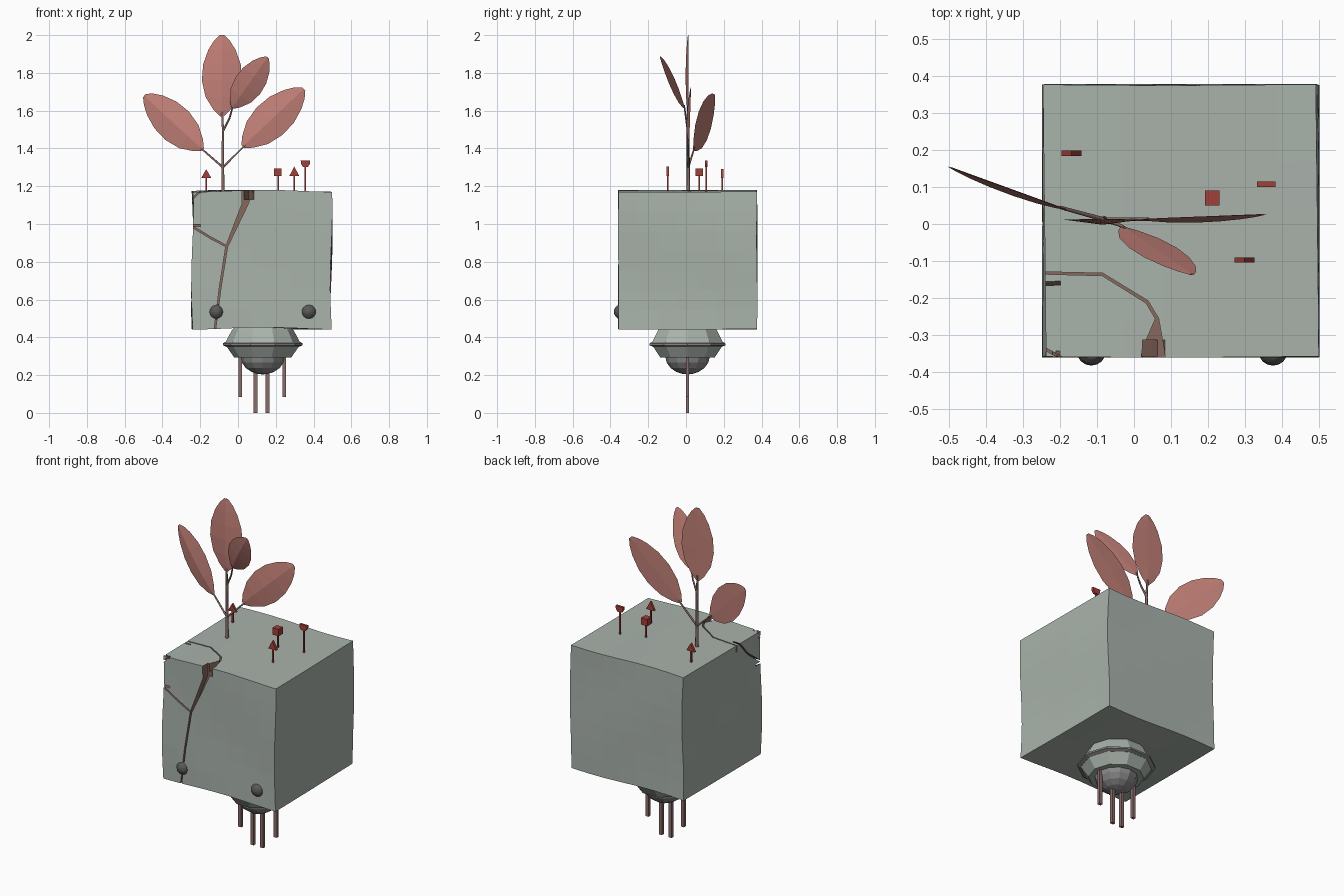
import bpy, bmesh, math
from mathutils import Vector as V

if "Cube" in bpy.data.objects:
    bpy.data.objects.remove(bpy.data.objects["Cube"])


def mat(name, r, g, b):
    m = bpy.data.materials.new(name)
    m.diffuse_color = (r, g, b, 1)
    m.use_nodes = True
    m.node_tree.nodes["Principled BSDF"].inputs["Base Color"].default_value = m.diffuse_color
    return m


STONE = mat("stone", 0.40, 0.45, 0.41)
CRACK = mat("crack_inner", 0.24, 0.14, 0.11)
METAL = mat("mid_grey", 0.25, 0.25, 0.25)
DARK = mat("dark_grey", 0.10, 0.10, 0.10)
LEAF = mat("leaf_rose", 0.55, 0.22, 0.19)
STEM = mat("stem_brown", 0.25, 0.15, 0.14)
RED = mat("bud_red", 0.36, 0.05, 0.04)


def finish(bm, name, *mats):
    bmesh.ops.recalc_face_normals(bm, faces=bm.faces)
    me = bpy.data.meshes.new(name)
    bm.to_mesh(me)
    bm.free()
    ob = bpy.data.objects.new(name, me)
    bpy.context.collection.objects.link(ob)
    for m in mats:
        me.materials.append(m)
    return ob


def box(name, lo, hi, m):
    bm = bmesh.new()
    bmesh.ops.create_cube(bm, size=1)
    lo, hi = V(lo), V(hi)
    for v in bm.verts:
        v.co = V((lo[i] + (v.co[i] + 0.5) * (hi[i] - lo[i]) for i in range(3)))
    return finish(bm, name, m)


def loft(rings, bm):
    # closed tube through equally sized rings of points
    vs = [[bm.verts.new(p) for p in r] for r in rings]
    n = len(vs[0])
    for a, b in zip(vs, vs[1:]):
        for i in range(n):
            bm.faces.new((a[i], a[(i + 1) % n], b[(i + 1) % n], b[i]))
    bm.faces.new(vs[0])
    bm.faces.new(vs[-1])


def lathe(name, profile, sides, m, cx=0.131, cy=0.008):
    bm = bmesh.new()
    loft([[(cx + r * math.cos(k * math.tau / sides), cy + r * math.sin(k * math.tau / sides), z)
           for k in range(sides)] for r, z in profile], bm)
    return finish(bm, name, m)


# weathered cube body
bm = bmesh.new()
bmesh.ops.create_cube(bm, size=1)
bmesh.ops.subdivide_edges(bm, edges=bm.edges[:], cuts=6, use_grid_fill=True)
for v in bm.verts:
    x, y, z = 0.126 + v.co.x * 0.736, 0.009 + v.co.y * 0.734, 0.811 + v.co.z * 0.728
    v.co = (x + 0.006 * math.sin(8 * (z - 0.8) + 2 * y),
            y + 0.002 * math.sin(9 * z + 5 * x),
            z + 0.006 * math.cos(8 * (x - 0.05) + 2 * y))
body = finish(bm, "cube_body", STONE, CRACK)


# cracks: tapered ribbons cut into the front, top and left faces
def crack(points, normal, depth=0.045):
    n = V(normal)
    pts = [V(p[:3]) for p in points]
    rings = []
    for i, p in enumerate(pts):
        t = (pts[min(i + 1, len(pts) - 1)] - pts[max(i - 1, 0)]).normalized()
        s = n.cross(t).normalized() * points[i][3] / 2
        rings.append([p + s + n * 0.03, p - s + n * 0.03, p - s - n * depth, p + s - n * depth])
    cb = bmesh.new()
    loft(rings, cb)
    cut = finish(cb, "crack_cutter", STONE, CRACK)
    cut.hide_render = True
    for f in cut.data.polygons:
        f.material_index = 1
    mod = body.modifiers.new("crack", 'BOOLEAN')
    mod.operation, mod.solver, mod.object = 'DIFFERENCE', 'EXACT', cut
    bpy.context.view_layer.objects.active = body
    bpy.ops.object.modifier_apply(modifier=mod.name)
    bpy.data.objects.remove(cut)


F, X, T = -0.358, -0.243, 1.176
FRONT, TOP, LEFT = (0, -1, 0), (0, 0, 1), (-1, 0, 0)
crack([(0.06, F, 1.22, 0.075), (0.035, F, 1.10, 0.03), (-0.06, F, 0.88, 0.010),
       (-0.095, F, 0.66, 0.009), (-0.125, F, 0.42, 0.008)], FRONT)
crack([(-0.06, F, 0.882, 0.008), (-0.15, F, 0.93, 0.009), (-0.28, F, 1.01, 0.009)], FRONT)
crack([(0.052, -0.40, T, 0.072), (0.052, -0.34, T, 0.06), (0.062, -0.255, T, 0.009),
       (0.035, -0.21, T, 0.008), (-0.085, -0.136, T, 0.007), (-0.29, -0.131, T, 0.006)], TOP)
crack([(X, -0.125, 1.21, 0.008), (X, -0.24, 1.08, 0.008), (X, -0.40, 0.96, 0.008)], LEFT)
crack([(-0.27, F, 1.105, 0.008), (-0.18, F, 1.195, 0.008)], FRONT, 0.015)
crack([(-0.27, -0.321, T, 0.007), (-0.17, -0.375, T, 0.007)], TOP, 0.015)

# round studs on the front
for x in (-0.115, 0.375):
    bm = bmesh.new()
    bmesh.ops.create_uvsphere(bm, u_segments=16, v_segments=10, radius=0.04)
    bmesh.ops.translate(bm, verts=bm.verts, vec=(x, -0.342, 0.535))
    finish(bm, "front_stud", DARK)

# ten-sided base, flange and dome
lathe("base_cup", [(0.15, 0.455), (0.165, 0.435), (0.198, 0.372), (0.192, 0.352), (0.15, 0.292)],
      10, STONE)
lathe("base_flange", [(0.198, 0.376), (0.211, 0.368), (0.211, 0.358), (0.192, 0.350)], 10, METAL)
lathe("base_dome", [(0.118 * math.cos(a), 0.300 - 0.096 * math.sin(a))
                    for a in (0, 0.35, 0.7, 1.05, 1.35, 1.53)], 12, METAL)

# pins under the base
for x, z0, z1 in ((0.012, 0.085, 0.31), (0.093, 0, 0.25), (0.156, 0, 0.25), (0.245, 0.085, 0.31)):
    box("pin", (x - 0.01, -0.001, z0), (x + 0.01, 0.017, z1), STEM)


# plant stems
def stem(name, pts):
    cu = bpy.data.curves.new(name, 'CURVE')
    cu.dimensions = '3D'
    cu.bevel_depth, cu.bevel_resolution, cu.use_fill_caps = 0.01, 1, True
    sp = cu.splines.new('POLY')
    sp.points.add(len(pts) - 1)
    for q, (x, y, z, r) in zip(sp.points, pts):
        q.co, q.radius = (x, y, z, 1), r
    cu.materials.append(STEM)
    bpy.context.collection.objects.link(bpy.data.objects.new(name, cu))


stem("main_stem", [(-0.08, 0.012, 1.16, 1), (-0.081, 0.012, 1.32, 0.85),
                   (-0.079, 0.01, 1.49, 0.7), (-0.085, 0.012, 1.60, 0.55)])
stem("left_stem", [(-0.08, 0.012, 1.30, 0.6), (-0.20, 0.045, 1.405, 0.45)])
stem("right_stem", [(-0.08, 0.012, 1.30, 0.6), (0.04, 0.013, 1.42, 0.45)])
stem("upper_stem", [(-0.08, 0.01, 1.49, 0.6), (-0.045, 0.0, 1.56, 0.5), (-0.025, -0.01, 1.63, 0.4)])


# leaves: flat back, ridged front
def leaf(name, base, tip, width, normal):
    base, tip = V(base), V(tip)
    a = (tip - base).normalized()
    w = V(normal).cross(a).normalized()
    n = a.cross(w)
    if n.dot(V(normal)) < 0:
        n = -n
    rings = []
    for t, s in ((0, .10), (.08, .42), (.24, .82), (.44, 1), (.64, .94), (.82, .68), (.93, .40), (1, .12)):
        p, h = base.lerp(tip, t), w * s * width / 2
        rings.append([p - h, p + n * 0.014 * s, p + h, p - n * 0.002])
    lb = bmesh.new()
    loft(rings, lb)
    finish(lb, name, LEAF)


leaf("top_leaf", (-0.085, 0.012, 1.57), (-0.085, 0.012, 2.0), 0.212, (0, -1, 0))
leaf("left_leaf", (-0.187, 0.04, 1.395), (-0.495, 0.152, 1.68), 0.20, (-0.33, -0.944, 0))
leaf("right_leaf", (0.025, 0.012, 1.41), (0.348, 0.025, 1.715), 0.20, (0.04, -1, 0.03))
leaf("upper_leaf", (-0.03, -0.008, 1.615), (0.155, -0.136, 1.882), 0.158, (-0.21, -0.92, -0.30))


# little red buds on stalks
def bud(x, y, outline):
    z = outline[0][1]
    box("bud_stalk", (x - 0.004, y - 0.004, 1.16), (x + 0.004, y + 0.004, z + 0.01), RED)
    pb = bmesh.new()
    loft([[(x + px, y + d, pz) for px, pz in outline] for d in (-0.007, 0.007)], pb)
    finish(pb, "bud_head", RED)


bud(-0.168, 0.191, [(-0.027, 1.243), (0.027, 1.243), (0, 1.290)])
bud(0.298, -0.097, [(-0.027, 1.253), (0.027, 1.253), (0, 1.304)])
bud(0.357, 0.107, [(-0.014, 1.303), (0.014, 1.303), (0.024, 1.320), (0.025, 1.336),
                   (-0.025, 1.336), (-0.024, 1.320)])
box("bud_stalk", (0.208, 0.066, 1.16), (0.216, 0.074, 1.26), RED)
box("bud_head", (0.191, 0.05, 1.254), (0.231, 0.09, 1.295), RED)
